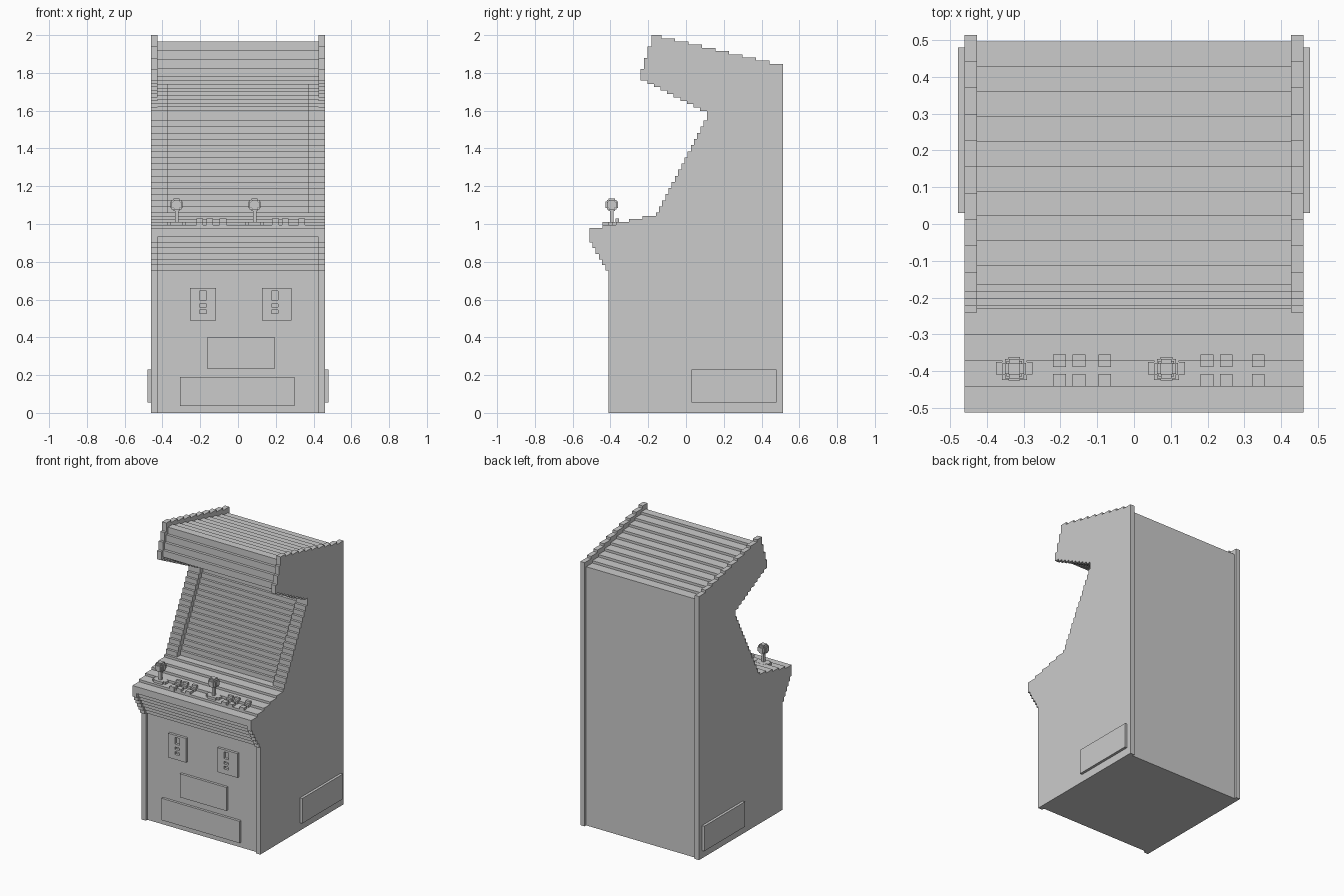
import bpy, bmesh
from mathutils import Vector

if "Cube" in bpy.data.objects:
    bpy.data.objects.remove(bpy.data.objects["Cube"])

V = 0.0175   # one step of the blocky style


def finish(name, bm):
    bmesh.ops.recalc_face_normals(bm, faces=bm.faces)
    me = bpy.data.meshes.new(name)
    bm.to_mesh(me)
    bm.free()
    ob = bpy.data.objects.new(name, me)
    bpy.context.collection.objects.link(ob)
    return ob


def boxes(name, items):
    """One object from boxes given as (x0, x1, y0, y1, z0, z1)."""
    bm = bmesh.new()
    for x0, x1, y0, y1, z0, z1 in items:
        vs = bmesh.ops.create_cube(bm, size=1)["verts"]
        for v in vs:
            v.co = Vector(((x0 + x1) / 2 + v.co.x * (x1 - x0),
                           (y0 + y1) / 2 + v.co.y * (y1 - y0),
                           (z0 + z1) / 2 + v.co.z * (z1 - z0)))
    return finish(name, bm)


def prism(name, profile, x0, x1):
    """Extrude a (y, z) profile along x."""
    bm = bmesh.new()
    face = bm.faces.new([bm.verts.new((x0, y, z)) for y, z in profile])
    ext = bmesh.ops.extrude_face_region(bm, geom=[face])["geom"]
    for v in ext:
        if isinstance(v, bmesh.types.BMVert):
            v.co.x = x1
    return finish(name, bm)


def stairs(p, q, n, z_first):
    """Stepped line from p to q in n steps, including both ends."""
    pts = [p]
    for i in range(1, n + 1):
        a = pts[-1]
        b = (p[0] + (q[0] - p[0]) * i / n, p[1] + (q[1] - p[1]) * i / n)
        pts += [(a[0], b[1]) if z_first else (b[0], a[1]), b]
    return pts


def cabinet_profile(d=0.0, screen=0.0):
    """Side outline; d insets it from the side panels, screen sinks the display."""
    pts = [(-0.41 + d, 0)]
    pts += stairs((-0.41 + d, 0.755), (-0.512 + d, 0.93), 6, False)
    if d:
        pts.append((-0.512, 0.93))
    pts += stairs((-0.512, 0.978), (-0.16, 1.06), 5, False)
    if screen:
        pts.append((-0.16 + screen, 1.06))
    pts += stairs((-0.16 + screen, 1.06), (0.11 + screen, 1.58), 16, False)[1:]
    pts += stairs((0.11 + screen, 1.58), (-0.24 + d, 1.76 + d), 10, True)[1:]
    pts += stairs((-0.24 + d, 1.76 + d), (-0.165 + d, 2.0 - 2 * d), 4, True)[1:]
    pts += stairs((-0.13 + d, 2.0 - 2 * d), (0.513 - d, 1.848 - 2 * d), 9, True)
    pts.append((0.513 - d, 0))
    clean = [pts[0]]
    for p in pts[1:]:
        if (Vector(p) - Vector(clean[-1])).length > 1e-5:
            clean.append(p)
    return clean


# Cabinet shell: outer panels, screen surrounds, recessed centre
for side, s in (("left", -1), ("right", 1)):
    prism(side + "_side_panel", cabinet_profile(), s * 0.427, s * 0.46)
    prism(side + "_screen_surround", cabinet_profile(V), s * 0.372, s * 0.427)
    boxes(side + "_foot_plate", [(s * 0.45, s * 0.478, 0.03, 0.48, 0.055, 0.23)])
prism("cabinet_body", cabinet_profile(V, 2 * V), -0.372, 0.372)

# Coin doors with open slots, and plain front plates
FRONT = (-0.41, -0.385)
for name, x0, x1, s0 in (("left", -0.254, -0.116, -0.203), ("right", 0.127, 0.282, 0.178)):
    s1 = s0 + 0.035
    bars = [(0.49, 0.525), (0.545, 0.56), (0.577, 0.598), (0.645, 0.66)]
    boxes(name + "_coin_door",
          [(x0, s0, *FRONT, 0.49, 0.66), (s1, x1, *FRONT, 0.49, 0.66)]
          + [(s0, s1, *FRONT, a, b) for a, b in bars])
boxes("cash_box_plate", [(-0.164, 0.196, *FRONT, 0.235, 0.40)])
boxes("kick_plate", [(-0.307, 0.30, *FRONT, 0.037, 0.19)])

# Player controls
DECK, Y = 0.994, -0.393
for name, jx, bxs in (("left", -0.325, (-0.22, -0.167, -0.097)),
                      ("right", 0.088, (0.181, 0.233, 0.32))):
    # Joystick base, shaft and blocky ball
    boxes(name + "_joystick_base",
          [(jx - 0.034, jx + 0.034, Y - 0.03, Y + 0.036, 0.98, DECK + V),
           (jx - 0.05, jx + 0.05, Y - 0.016, Y + 0.018, 0.98, DECK + V)])
    boxes(name + "_joystick_shaft", [(jx - 0.009, jx + 0.009, Y - 0.009, Y + 0.009, DECK, 1.09)])
    c, ball = (jx, Y, 1.102), []
    for r in ((0.032, 0.016, 0.016), (0.016, 0.032, 0.016), (0.016, 0.016, 0.032),
              (0.026, 0.026, 0.014), (0.026, 0.014, 0.026), (0.014, 0.026, 0.026),
              (0.021, 0.021, 0.021)):
        ball.append([c[k] + s * r[k] for k in range(3) for s in (-1, 1)])
    boxes(name + "_joystick_ball", ball)
    # Two rows of buttons; the back row steps up with the deck
    buttons = []
    for bx in bxs:
        buttons += [(bx, bx + 0.035, -0.388, -0.355, 0.98, DECK + V),
                    (bx, bx + 0.035, -0.372, -0.355, 0.98, DECK + 2 * V),
                    (bx, bx + 0.035, -0.442, -0.407, 0.98, DECK + V)]
    boxes(name + "_buttons", buttons)
